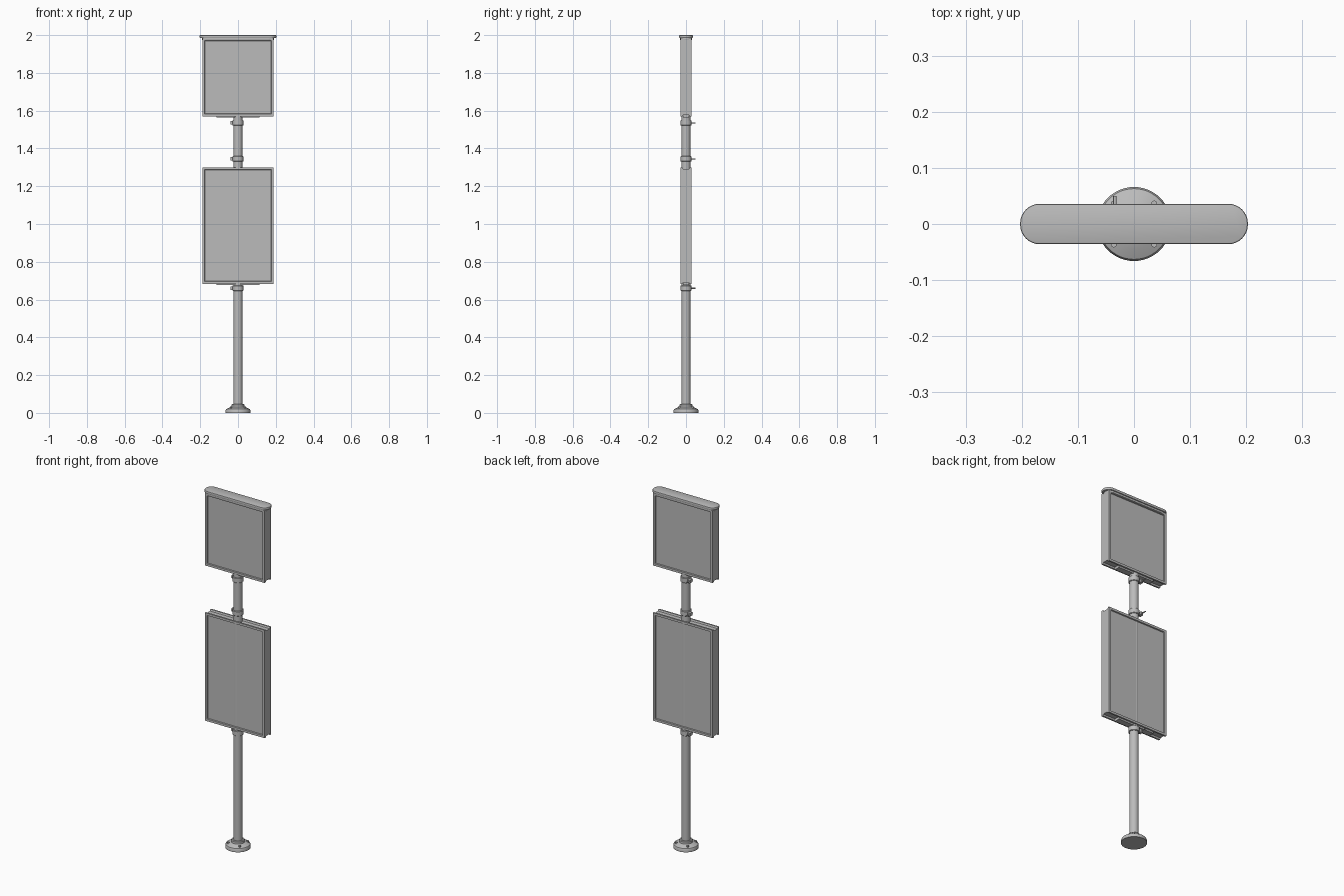
import bpy, bmesh, math
from mathutils import Matrix, Vector

if "Cube" in bpy.data.objects:
    bpy.data.objects.remove(bpy.data.objects["Cube"])

grey = bpy.data.materials.new("light grey metal")
grey.diffuse_color = (0.5, 0.5, 0.5, 1)
grey.use_nodes = True
grey.node_tree.nodes["Principled BSDF"].inputs["Base Color"].default_value = grey.diffuse_color


def finish(name, bm, smooth=True):
    bmesh.ops.recalc_face_normals(bm, faces=bm.faces)
    me = bpy.data.meshes.new(name)
    bm.to_mesh(me)
    bm.free()
    ob = bpy.data.objects.new(name, me)
    me.materials.append(grey)
    bpy.context.collection.objects.link(ob)
    if smooth:
        bpy.ops.object.select_all(action='DESELECT')
        ob.select_set(True)
        bpy.context.view_layer.objects.active = ob
        bpy.ops.object.shade_smooth_by_angle(angle=math.radians(35))
    return ob


def lathe(name, profile, n=32):
    """Solid of revolution around z from (radius, z) points."""
    bm = bmesh.new()
    rings = [[bm.verts.new((r * math.cos(2 * math.pi * i / n), r * math.sin(2 * math.pi * i / n), z))
              for i in range(n)] for r, z in profile]
    for a, b in zip(rings, rings[1:]):
        for i in range(n):
            bm.faces.new((a[i], a[(i + 1) % n], b[(i + 1) % n], b[i]))
    bm.faces.new(rings[0][::-1])
    bm.faces.new(rings[-1])
    return finish(name, bm)


def box(name, centre, size):
    bm = bmesh.new()
    bmesh.ops.create_cube(bm, size=1, matrix=Matrix.Translation(centre) @ Matrix.Diagonal((*size, 1)))
    return finish(name, bm, False)


def rod(name, centre, radius, length, axis, n=12):
    bm = bmesh.new()
    turn = Vector((0, 0, 1)).rotation_difference(Vector(axis)).to_matrix().to_4x4()
    bmesh.ops.create_cone(bm, cap_ends=True, segments=n, radius1=radius, radius2=radius,
                          depth=length, matrix=Matrix.Translation(centre) @ turn)
    return finish(name, bm)


def sign_panel(name, z0, z1, w=0.189, d=0.029):
    """Channel-edged box with a recessed display on both sides."""
    bm = bmesh.new()
    lip, dip = 0.009, 0.008
    half = [(-d, z0), (-d, z1), (-d + lip, z1), (-d + lip + 0.004, z1 - dip)]
    pts = half + [(-y, z) for y, z in half[::-1]]
    pts += [(d - lip, z0), (d - lip - 0.004, z0 + dip), (-d + lip + 0.004, z0 + dip), (-d + lip, z0)]
    ends = [[bm.verts.new((x, y, z)) for y, z in pts] for x in (-w, w)]
    n = len(pts)
    for i in range(n):
        bm.faces.new((ends[0][i], ends[0][(i + 1) % n], ends[1][(i + 1) % n], ends[1][i]))
    bm.faces.new(ends[0])
    bm.faces.new(ends[1][::-1])
    bmesh.ops.recalc_face_normals(bm, faces=bm.faces)
    # frame border, then the step down to the display
    shown = [f for f in bm.faces if abs(f.calc_center_median().y) > d - 1e-4]
    bmesh.ops.inset_individual(bm, faces=shown, thickness=0.018, depth=0)
    bmesh.ops.inset_individual(bm, faces=shown, thickness=0.003, depth=-0.006)
    return finish(name, bm, False)


def stadium(name, hx, hy, r, z0, z1, bevel):
    """Flat slab with rounded corners in plan."""
    bm = bmesh.new()
    loop = []
    for k, (sx, sy) in enumerate(((1, 1), (-1, 1), (-1, -1), (1, -1))):
        for i in range(9):
            a = math.pi / 2 * (k + i / 8)
            loop.append((sx * (hx - r) + r * math.cos(a), sy * (hy - r) + r * math.sin(a)))
    face = bm.faces.new([bm.verts.new((x, y, z0)) for x, y in loop])
    out = bmesh.ops.extrude_face_region(bm, geom=[face])
    top = [v for v in out['geom'] if isinstance(v, bmesh.types.BMVert)]
    bmesh.ops.translate(bm, verts=top, vec=(0, 0, z1 - z0))
    rim = [e for e in bm.edges if abs(e.verts[0].co.z - e.verts[1].co.z) < 1e-5]
    bmesh.ops.bevel(bm, geom=rim, offset=bevel, segments=2, profile=0.5, affect='EDGES')
    return finish(name, bm)


# Post and foot
lathe("post", [(0.024, 0.02), (0.024, 1.58)])
lathe("foot", [(0.066, 0), (0.066, 0.014), (0.063, 0.02), (0.044, 0.029), (0.035, 0.032),
               (0.034, 0.043), (0.031, 0.046)], 48)
for i in range(4):
    a = math.pi / 4 + i * math.pi / 2
    rod("foot_bolt", (0.051 * math.cos(a), 0.051 * math.sin(a), 0.027), 0.006, 0.012, (0, 0, 1), 6)

# Two sign boxes
sign_panel("lower_sign", 0.683, 1.30)
sign_panel("upper_sign", 1.57, 1.984)

# Rounded cap over the upper sign
stadium("cap_neck", 0.19, 0.031, 0.028, 1.974, 1.987, 0.002)
stadium("cap", 0.203, 0.036, 0.035, 1.985, 2.0, 0.003)

# Mounting plates under the signs and collars where the post enters
for z in (0.68, 1.567):
    box("mounting_plate", (0, 0, z + 0.003), (0.226, 0.034, 0.014))
for z in (0.66, 1.345, 1.535):
    lathe("clamp_collar", [(0.027, z - 0.014), (0.029, z - 0.012), (0.029, z + 0.012), (0.027, z + 0.014)])
    # pinch lug with its locking screw
    box("clamp_lug", (-0.033, 0.012, z), (0.016, 0.024, 0.018))
    rod("clamp_screw", (-0.034, 0.027, z), 0.003, 0.046, (0, 1, 0))
    rod("clamp_screw_head", (-0.034, -0.002, z), 0.006, 0.006, (0, 1, 0), 6)
